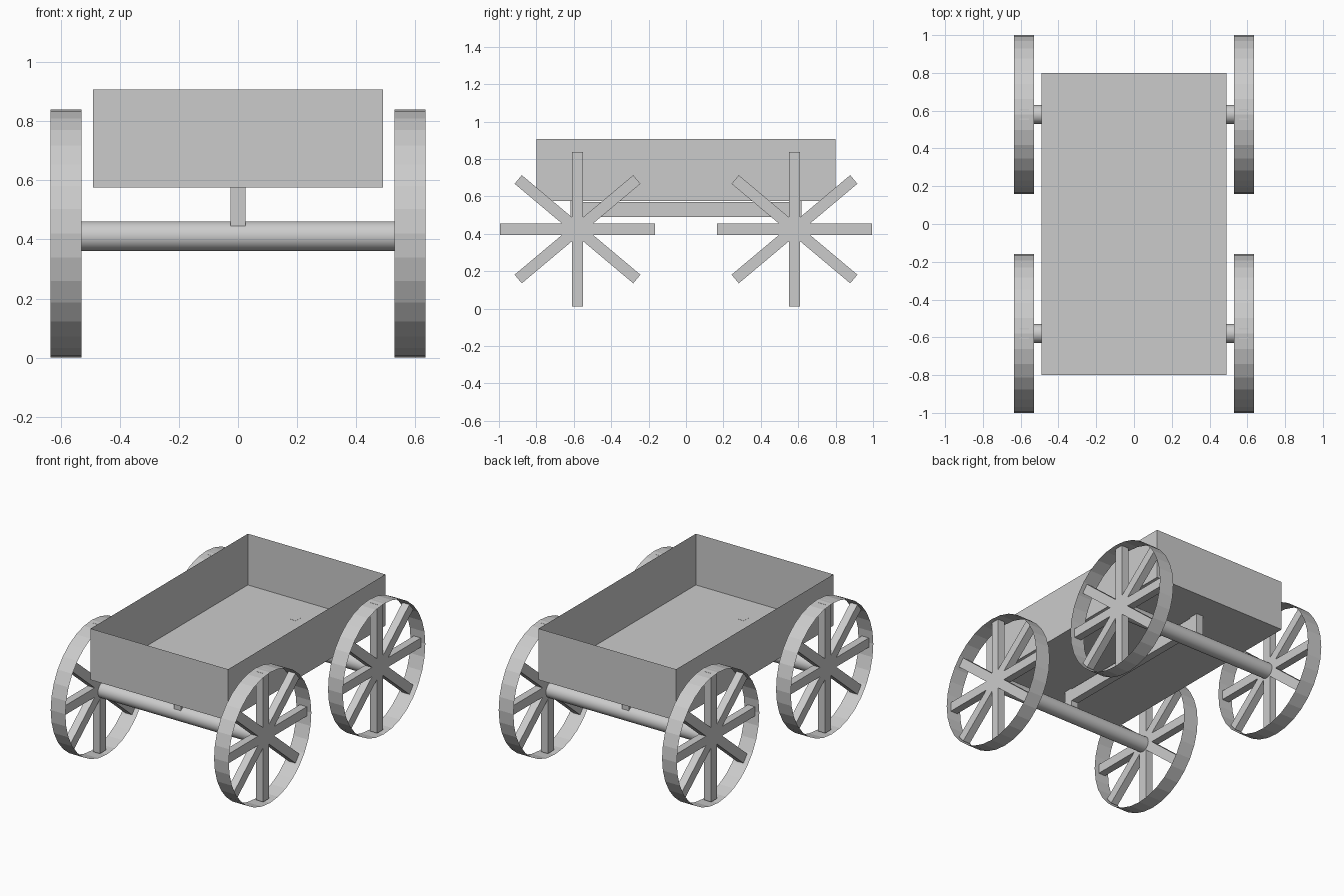
import bpy, bmesh
from math import pi, radians
from mathutils import Matrix, Vector

if "Cube" in bpy.data.objects:
    bpy.data.objects.remove(bpy.data.objects["Cube"])

WHEEL_X, WHEEL_Y, WHEEL_R = 0.582, 0.58, 0.42


def add_object(name, bm):
    mesh = bpy.data.meshes.new(name)
    bmesh.ops.recalc_face_normals(bm, faces=bm.faces)
    bm.to_mesh(mesh)
    bm.free()
    obj = bpy.data.objects.new(name, mesh)
    bpy.context.collection.objects.link(obj)
    return obj


def box(bm, centre, size, rotation=Matrix()):
    mat = Matrix.Translation(centre) @ rotation @ Matrix.Diagonal((*size, 1))
    return bmesh.ops.create_cube(bm, size=1, matrix=mat)["verts"]


def tube(bm, centre, radius, length, capped):
    # cylinder lying along x
    mat = Matrix.Translation(centre) @ Matrix.Rotation(pi / 2, 4, 'Y')
    bmesh.ops.create_cone(bm, cap_ends=capped, segments=32, radius1=radius,
                          radius2=radius, depth=length, matrix=mat)


# Open-topped cargo box with sheet-thin walls
bm = bmesh.new()
verts = box(bm, (0, 0, 0.741), (0.98, 1.6, 0.33))
top = [f for f in bm.faces if f.calc_center_median().z > 0.9]
bmesh.ops.delete(bm, geom=top, context='FACES_ONLY')
add_object("cargo_box", bm)

# Central beam under the box
bm = bmesh.new()
box(bm, (0, 0, 0.53), (0.05, 1.16, 0.08))
add_object("centre_beam", bm)

for end, sy in (("front", -1), ("back", 1)):
    # Short post joining box and axle
    bm = bmesh.new()
    box(bm, (0, sy * 0.586, 0.511), (0.05, 0.064, 0.132))
    add_object(end + "_post", bm)

    # Round axle
    bm = bmesh.new()
    tube(bm, (0, sy * WHEEL_Y, 0.411), 0.05, 2 * WHEEL_X - 0.03, True)
    axle = add_object(end + "_axle", bm)
    for f in axle.data.polygons:
        f.use_smooth = len(f.vertices) == 4

    for side, sx in (("left", -1), ("right", 1)):
        # Thin rim band
        centre = Vector((sx * WHEEL_X, sy * WHEEL_Y, WHEEL_R))
        bm = bmesh.new()
        tube(bm, centre, WHEEL_R, 0.105, False)
        add_object(f"{end}_{side}_wheel_rim", bm)

        # Four crossing bars make eight spokes
        bm = bmesh.new()
        for angle in (0, 40, 90, 140):
            box(bm, centre + Vector((0, 0, 0.004)), (0.05, 0.828, 0.06),
                Matrix.Rotation(radians(angle), 4, 'X'))
        add_object(f"{end}_{side}_wheel_spokes", bm)
